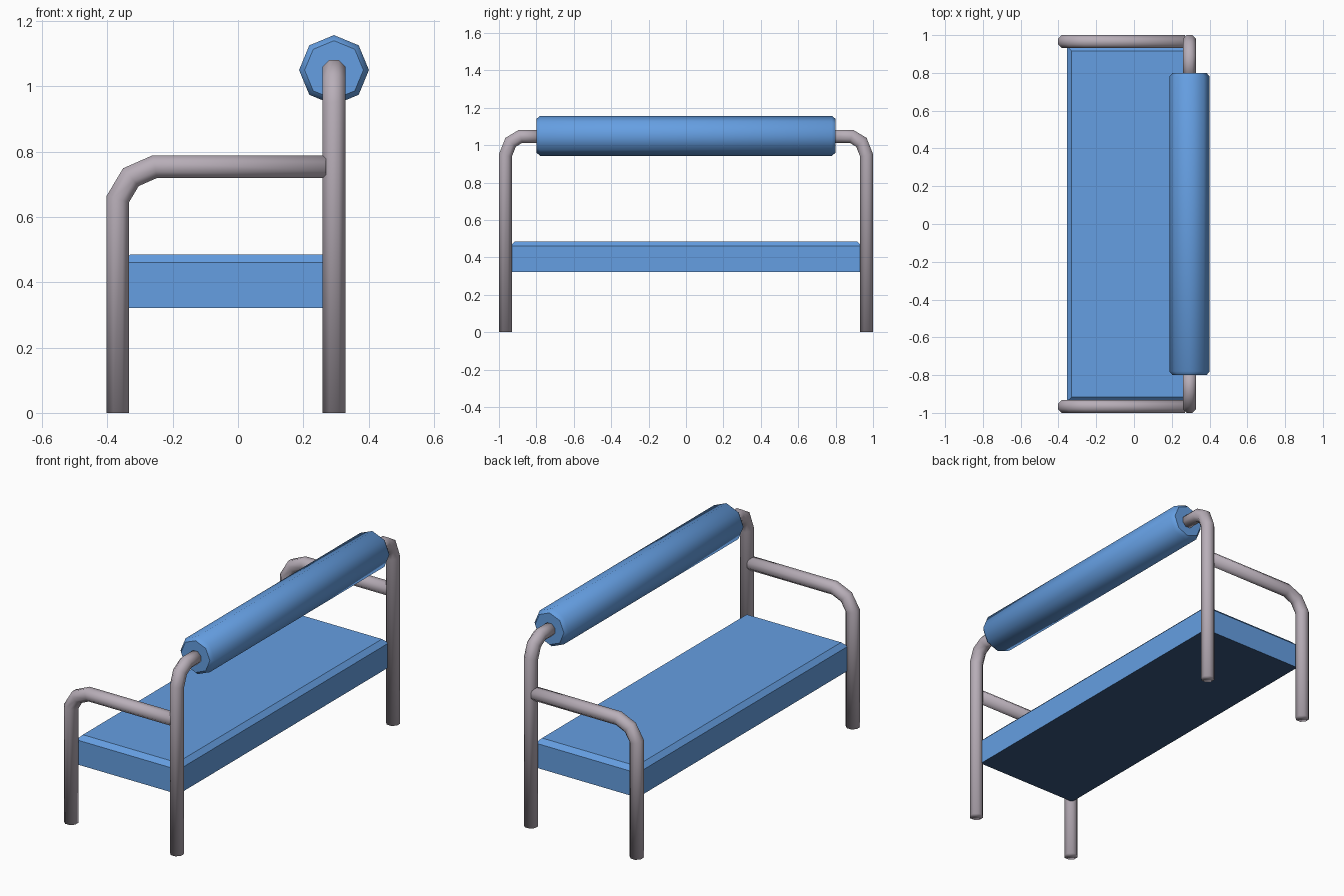
import bpy, bmesh, math
from mathutils import Vector

if "Cube" in bpy.data.objects:
    bpy.data.objects.remove(bpy.data.objects["Cube"])


def material(name, rgb):
    m = bpy.data.materials.new(name)
    m.diffuse_color = (*rgb, 1)
    m.use_nodes = True
    m.node_tree.nodes["Principled BSDF"].inputs["Base Color"].default_value = m.diffuse_color
    return m


blue = material("blue_upholstery", (0.13, 0.345, 0.76))
dark = material("dark_blue_underside", (0.038, 0.092, 0.206))
metal = material("warm_grey_metal", (0.48, 0.425, 0.48))


def finish(bm, name, mat, angle):
    bmesh.ops.recalc_face_normals(bm, faces=bm.faces)
    mesh = bpy.data.meshes.new(name)
    bm.to_mesh(mesh)
    bm.free()
    mesh.materials.append(mat)
    ob = bpy.data.objects.new(name, mesh)
    bpy.context.collection.objects.link(ob)
    bpy.ops.object.select_all(action='DESELECT')
    ob.select_set(True)
    bpy.context.view_layer.objects.active = ob
    bpy.ops.object.shade_smooth_by_angle(angle=math.radians(angle))
    return ob


def tube(name, points, across, r=0.0345, sides=8):
    """Mitred eight-sided pipe along a planar path; across is the plane normal."""
    pts = [Vector(p) for p in points]
    across = Vector(across)
    R = r / math.cos(math.pi / sides)
    bm = bmesh.new()
    rings = []
    for i, p in enumerate(pts):
        d0 = (p - pts[i - 1]).normalized() if i else (pts[1] - p).normalized()
        d1 = (pts[i + 1] - p).normalized() if i < len(pts) - 1 else d0
        t = (d0 + d1).normalized()
        side = across.cross(t) / t.dot(d0)      # widen the mitre
        ring = []
        for k in range(sides):
            a = (k + 0.5) * 2 * math.pi / sides
            ring.append(bm.verts.new(p + R * (math.cos(a) * side + math.sin(a) * across)))
        rings.append(ring)
    for a, b in zip(rings, rings[1:]):
        for k in range(sides):
            n = (k + 1) % sides
            bm.faces.new((a[k], a[n], b[n], b[k]))
    bm.faces.new(rings[0])
    bm.faces.new(rings[-1])
    return finish(bm, name, metal, 100)


# Seat cushion: box with a chamfered top rim and a dark underside
bm = bmesh.new()
bmesh.ops.create_cube(bm, size=1)
for v in bm.verts:
    v.co = (-0.035 + v.co.x * 0.64, v.co.y * 1.88, 0.4035 + v.co.z * 0.163)
rim = [e for e in bm.edges if all(v.co.z > 0.45 for v in e.verts)]
bmesh.ops.bevel(bm, geom=rim, offset=0.025, segments=1, affect='EDGES')
seat = finish(bm, "seat", blue, 30)
seat.data.materials.append(dark)
for f in seat.data.polygons:
    f.material_index = 1 if f.normal.z < -0.9 else 0

# Backrest bolster: octagonal roll with chamfered ends
bm = bmesh.new()
rings = []
for y, r in ((-0.8, 0.09), (-0.78, 0.107), (0.78, 0.107), (0.8, 0.09)):
    rings.append([bm.verts.new((0.294 + r * math.cos(k * math.pi / 4), y,
                                1.05 + r * math.sin(k * math.pi / 4))) for k in range(8)])
for a, b in zip(rings, rings[1:]):
    for k in range(8):
        n = (k + 1) % 8
        bm.faces.new((a[k], a[n], b[n], b[k]))
bm.faces.new(rings[0])
bm.faces.new(rings[-1])
finish(bm, "backrest_bolster", blue, 46)

# Pipe frames on both ends
for s, end in ((-1, "near"), (1, "far")):
    y = s * 0.9655
    # Front leg bending back into the armrest
    tube("front_leg_and_armrest_" + end,
         [(-0.368, y, 0), (-0.368, y, 0.655), (-0.328, y, 0.722),
          (-0.255, y, 0.754), (0.27, y, 0.754)], (0, 1, 0))
    # Back leg bending inward to carry the bolster
    tube("back_leg_" + end,
         [(0.294, y, 0), (0.294, y, 0.945), (0.294, s * 0.938, 1.015),
          (0.294, s * 0.885, 1.047), (0.294, s * 0.77, 1.047)], (1, 0, 0))
